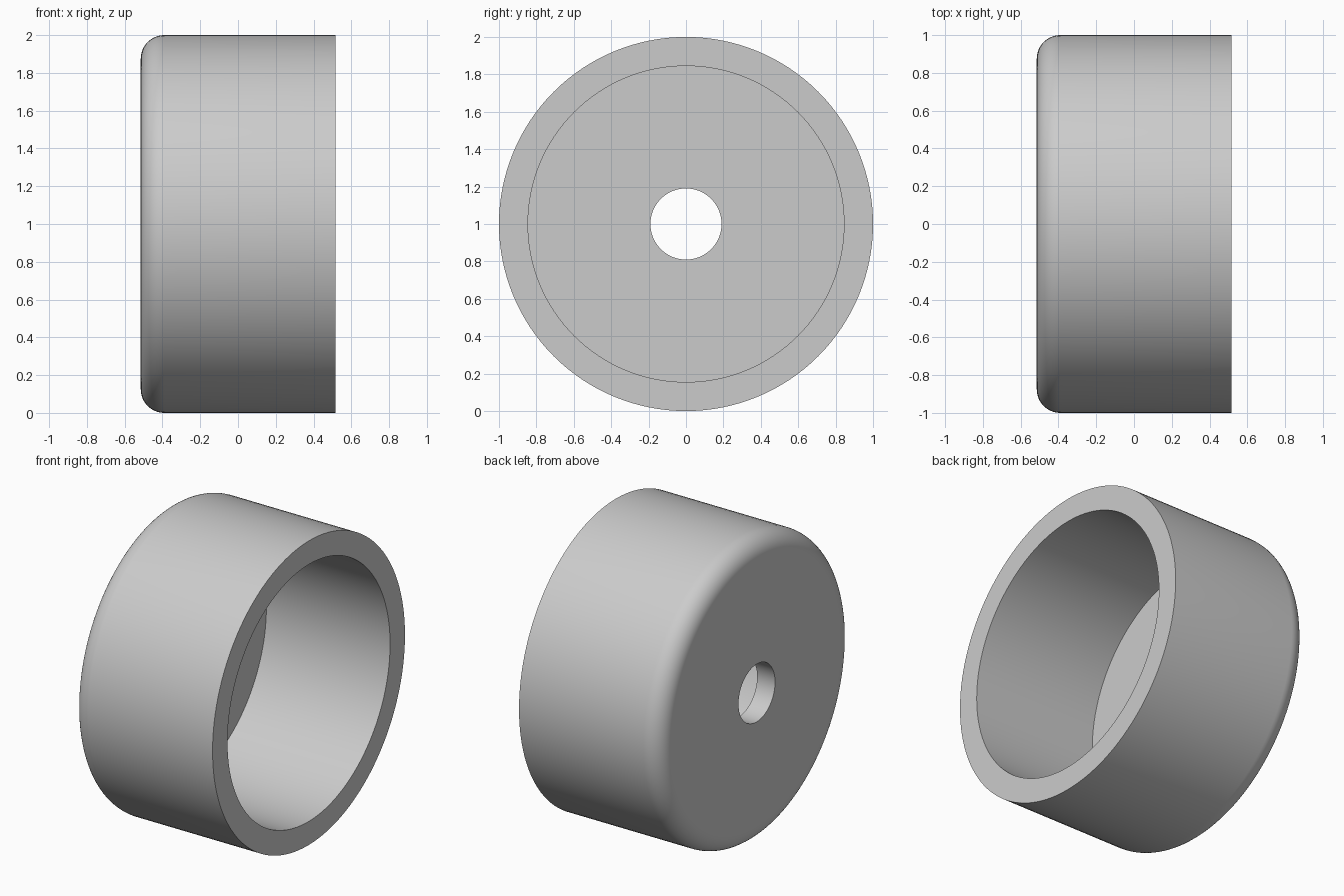
import bpy
import bmesh
from math import sin, cos, pi, radians
from mathutils import Vector

if "Cube" in bpy.data.objects:
    bpy.data.objects.remove(bpy.data.objects["Cube"], do_unlink=True)

HALF = 0.515      # half the width along x
OUTER = 1.0       # outer radius
INNER = 0.845     # cavity radius
HOLE = 0.19       # centre hole radius
FLOOR = 0.13      # end wall thickness
FILLET = 0.125    # rounded outer edge
SEGMENTS = 128
ARC_STEPS = 12

# Plain grey material
grey = bpy.data.materials.new("light_grey")
grey.use_nodes = True
colour = (0.6, 0.6, 0.6, 1)
grey.diffuse_color = colour
grey.node_tree.nodes["Principled BSDF"].inputs["Base Color"].default_value = colour

# Closed wall section as (x, radius): hole, rounded edge, open rim, cavity
profile = [(-HALF, HOLE)]
for i in range(ARC_STEPS + 1):
    a = pi / 2 * i / ARC_STEPS
    profile.append((-HALF + FILLET * (1 - sin(a)), OUTER - FILLET * (1 - cos(a))))
# Order the arc from the end face out to the side wall
profile[1:] = sorted(profile[1:], key=lambda p: p[1])
profile += [(HALF, OUTER), (HALF, INNER),
            (-HALF + FLOOR, INNER), (-HALF + FLOOR, HOLE)]

# Revolve the section around the x axis
bm = bmesh.new()
verts = [bm.verts.new((x, 0, r)) for x, r in profile]
edges = [bm.edges.new((v, verts[(i + 1) % len(verts)])) for i, v in enumerate(verts)]
bmesh.ops.spin(bm, geom=verts + edges, cent=Vector(), axis=Vector((1, 0, 0)),
               angle=2 * pi, steps=SEGMENTS, use_merge=True)
bmesh.ops.remove_doubles(bm, verts=bm.verts[:], dist=0.0001)
bmesh.ops.recalc_face_normals(bm, faces=bm.faces[:])
mesh = bpy.data.meshes.new("round_cap")
bm.to_mesh(mesh)
bm.free()
mesh.materials.append(grey)

# Stand the cap on the ground
cap = bpy.data.objects.new("round_cap", mesh)
cap.location.z = OUTER
bpy.context.collection.objects.link(cap)
bpy.ops.object.select_all(action="DESELECT")
cap.select_set(True)
bpy.context.view_layer.objects.active = cap
bpy.ops.object.shade_smooth_by_angle(angle=radians(30))
